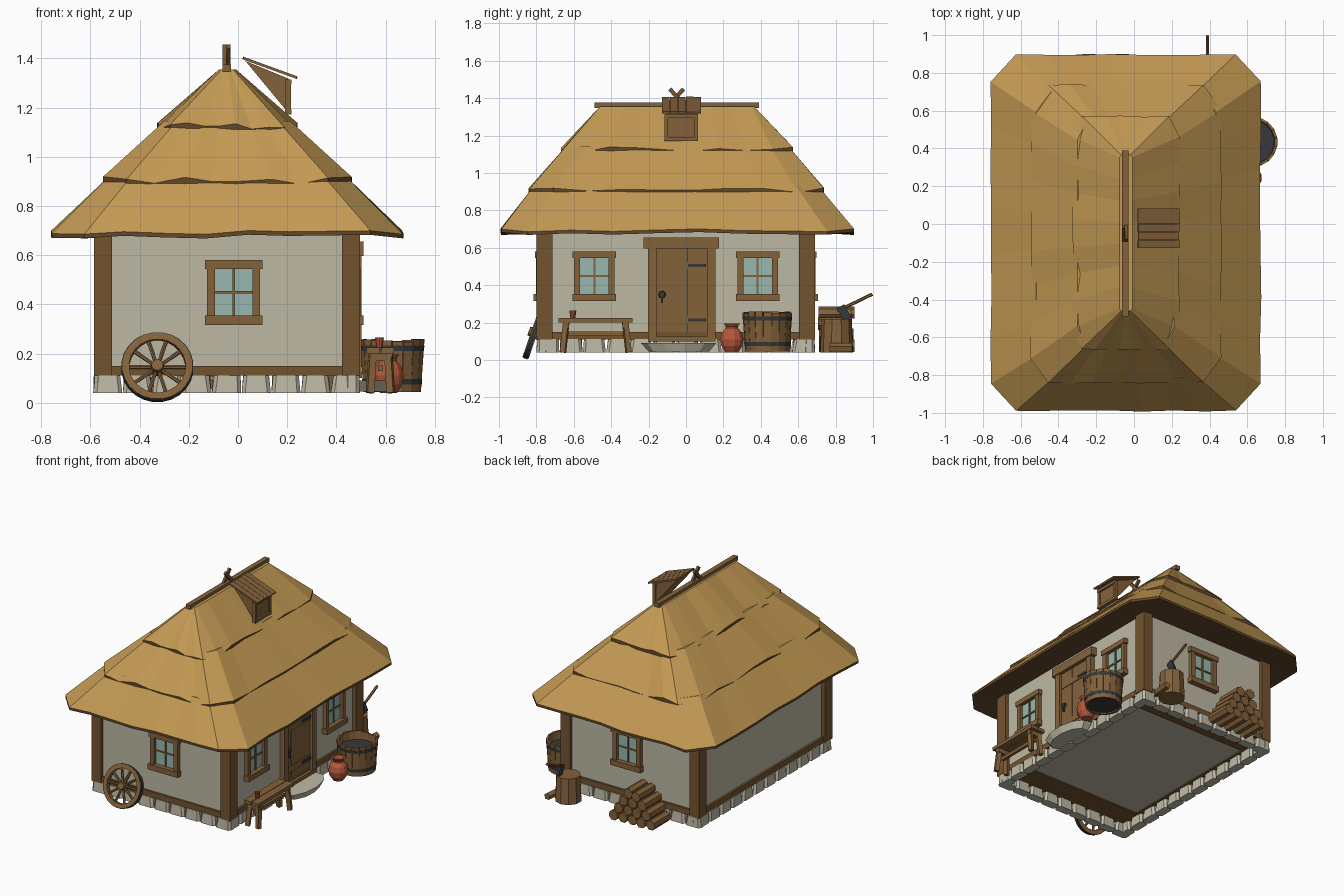
import bpy, bmesh, math, random
from mathutils import Matrix, Vector

random.seed(4)
if "Cube" in bpy.data.objects:
    bpy.data.objects.remove(bpy.data.objects["Cube"])


def material(name, code):
    lin = [((int(code[i:i + 2], 16) / 255 + 0.055) / 1.055) ** 2.4 for i in (0, 2, 4)]
    m = bpy.data.materials.new(name)
    m.use_nodes = True
    m.diffuse_color = (*lin, 1)
    m.node_tree.nodes["Principled BSDF"].inputs["Base Color"].default_value = (*lin, 1)
    return m


THATCH = material("thatch", "c49a54")
SHADE = material("thatch_edge", "634729")
PLASTER = material("plaster", "bdb9a5")
WOOD = material("wood", "84623b")
DARK = material("dark_wood", "74542f")
GLASS = material("glass", "98b9b0")
STONE = material("stone", "bfbaa7")
CLAY = material("clay", "b5573b")
IRON = material("iron", "37383b")


def turn(axis, deg):
    return Matrix.Rotation(math.radians(deg), 4, axis)


class Part:
    """Collects shapes into one named object."""

    def __init__(self, name):
        self.name, self.bm, self.mats = name, bmesh.new(), []

    def paint(self, faces, mat):
        if mat not in self.mats:
            self.mats.append(mat)
        for f in faces:
            f.material_index = self.mats.index(mat)

    def box(self, center, size, mat, rot=Matrix()):
        m = Matrix.Translation(center) @ rot @ Matrix.Diagonal((*size, 1))
        vs = bmesh.ops.create_cube(self.bm, size=1, matrix=m)["verts"]
        self.paint({f for v in vs for f in v.link_faces}, mat)
        return vs

    def slab(self, x0, x1, y0, y1, z0, z1, mat):
        self.box(((x0 + x1) / 2, (y0 + y1) / 2, (z0 + z1) / 2), (x1 - x0, y1 - y0, z1 - z0), mat)

    def rod(self, a, b, r0, r1, n, mat):
        a, b = Vector(a), Vector(b)
        m = Matrix.Translation((a + b) / 2) @ (b - a).to_track_quat("Z", "Y").to_matrix().to_4x4()
        vs = bmesh.ops.create_cone(self.bm, cap_ends=True, segments=n, radius1=r0, radius2=r1,
                                   depth=(b - a).length, matrix=m)["verts"]
        self.paint({f for v in vs for f in v.link_faces}, mat)

    def loft(self, rings, mats, closed=False):
        rows = [[self.bm.verts.new(p) for p in ring] for ring in rings]
        n = len(rows[0])
        pairs = list(zip(rows, rows[1:])) + ([(rows[-1], rows[0])] if closed else [])
        for k, (a, b) in enumerate(pairs):
            fs = [self.bm.faces.new((a[i], a[(i + 1) % n], b[(i + 1) % n], b[i])) for i in range(n)]
            self.paint(fs, mats[k % len(mats)])
        if not closed:
            self.paint([self.bm.faces.new(rows[0][::-1])], mats[0])
            self.paint([self.bm.faces.new(rows[-1])], mats[-1])

    def lathe(self, profile, n, mat, center=(0, 0, 0), closed=False):
        angles = [math.tau * (i + 0.5) / n for i in range(n)]
        self.loft([[Vector(center) + Vector((r * math.cos(a), r * math.sin(a), z)) for a in angles]
                   for r, z in profile], [mat], closed)

    def finish(self, matrix=Matrix()):
        bmesh.ops.recalc_face_normals(self.bm, faces=self.bm.faces)
        me = bpy.data.meshes.new(self.name)
        self.bm.to_mesh(me)
        self.bm.free()
        for m in self.mats:
            me.materials.append(m)
        ob = bpy.data.objects.new(self.name, me)
        ob.matrix_world = matrix
        bpy.context.collection.objects.link(ob)


# House body: plaster walls, sill beams and corner posts
X0, X1, Y0, Y1 = -0.56, 0.47, -0.775, 0.665
p = Part("walls")
p.slab(X0, X1, Y0, Y1, 0.118, 0.72, PLASTER)
p.finish()
p = Part("sill_beams")
for y, s in ((Y0, 1), (Y1, -1)):
    p.box(((X0 + X1) / 2, y + s * 0.085, 0.13), (X1 - X0, 0.2, 0.04), DARK)
for x, s in ((X0, 1), (X1, -1)):
    p.box((x + s * 0.015, (Y0 + Y1) / 2, 0.13), (0.06, Y1 - Y0, 0.04), DARK)
p.finish()
p = Part("corner_posts")
for x in (-0.548, 0.46):
    for y in (-0.757, 0.648):
        p.box((x, y, 0.415), (0.073, 0.086, 0.61), DARK)
p.finish()

# Foundation stones along all four sides, narrower at the top
p = Part("foundation_stones")
for count, lo, hi, along_x in ((9, -0.59, 0.497, True), (12, -0.8, 0.69, False)):
    step = (hi - lo) / count
    for i in range(count):
        c = lo + step * (i + 0.5)
        for edge in ((-0.768, 0.658) if along_x else (-0.555, 0.463)):
            where = Vector((c, edge, 0.076) if along_x else (edge, c, 0.076))
            size = (step * 0.98, 0.062, 0.072) if along_x else (0.062, step * 0.98, 0.072)
            vs = p.box(where, size, STONE)
            for v in vs:
                if v.co.z > where.z:
                    v.co.xy = where.xy + (v.co.xy - where.xy) * random.uniform(0.78, 0.98)
            upright = {e for v in vs for e in v.link_edges if abs(e.verts[0].co.z - e.verts[1].co.z) > 0.05}
            bmesh.ops.bevel(p.bm, geom=list(upright), offset=0.014, segments=1, affect="EDGES")
p.finish()


# Thatched roof: three overlapping tiers with ragged lower edges
def outline(x0, x1, y0, y1, cx, cy, z):
    c = [(x0 + cx, y0), (x1 - cx, y0), (x1, y0 + cy), (x1, y1 - cy),
         (x1 - cx, y1), (x0 + cx, y1), (x0, y1 - cy), (x0, y0 + cy)]
    pts = []
    for i, a in enumerate(c):
        b, n = c[(i + 1) % 8], 1 if i % 2 else 7
        pts += [Vector((a[0] + (b[0] - a[0]) * k / n, a[1] + (b[1] - a[1]) * k / n, z)) for k in range(n)]
    return pts


def ragged(ring, low, high):
    return [q + Vector((random.uniform(-.004, .004), random.uniform(-.004, .004),
                        random.uniform(low, high))) for q in ring]


def tier(name, under, lower, upper, thick, low, high):
    edge = ragged(outline(*lower), low, high)
    drop = [q - Vector((0, 0, thick)) for q in edge]
    p = Part(name)
    p.loft([outline(*under), drop, edge, outline(*upper)], [SHADE, SHADE, THATCH])
    p.finish()


tier("roof_lower_tier", (X0, X1, Y0, Y1, 0.03, 0.03, 0.70), (-0.758, 0.671, -0.99, 0.897, 0.13, 0.145, 0.697),
     (-0.52, 0.435, -0.818, 0.712, 0.09, 0.12, 0.925), 0.017, -0.012, 0.007)
tier("roof_middle_tier", (-0.5, 0.41, -0.79, 0.68, 0.08, 0.1, 0.9), (-0.545, 0.46, -0.84, 0.735, 0.09, 0.13, 0.912),
     (-0.3, 0.213, -0.64, 0.545, 0.05, 0.1, 1.145), 0.03, -0.024, 0.008)
tier("roof_upper_tier", (-0.28, 0.19, -0.62, 0.52, 0.04, 0.08, 1.12), (-0.325, 0.238, -0.665, 0.57, 0.05, 0.11, 1.132),
     (-0.078, -0.008, -0.46, 0.365, 0.012, 0.012, 1.355), 0.03, -0.024, 0.008)
p = Part("ridge_beam")
p.slab(-0.064, -0.029, -0.49, 0.39, 1.347, 1.376, WOOD)
for s in (-1, 1):
    p.box((-0.047 + s * 0.008, -0.05, 1.408), (0.016, 0.022, 0.11), DARK, turn("X", s * 42))
p.finish()

# Dormer: wedge box, front frame and plank cover
p = Part("dormer")
side = ((0.03, 1.39), (0.205, 1.318), (0.205, 1.178))
p.loft([[(x, y, z) for x, z in side] for y in (-0.105, 0.055)], [WOOD])
for y in (-0.105, 0.055):
    p.box((0.205, y, 1.245), (0.022, 0.02, 0.14), WOOD)
for z in (1.182, 1.305):
    p.box((0.205, -0.025, z), (0.026, 0.18, 0.02), WOOD)
for i in range(5):
    p.box((0.13, -0.107 + i * 0.042, 1.362), (0.232 + random.uniform(-.005, .005), 0.04, 0.011), WOOD, turn("Y", 20))
p.finish()


# Windows, built facing the front and turned to their wall
def window(name, loc, angle):
    p = Part(name)
    p.slab(-0.085, 0.085, -0.006, 0.01, 0.34, 0.56, GLASS)
    for s in (-1, 1):
        p.box((s * 0.092, -0.01, 0.45), (0.032, 0.035, 0.23), WOOD)
    p.slab(-0.117, 0.117, -0.033, 0.01, 0.545, 0.58, WOOD)
    p.slab(-0.117, 0.117, -0.04, 0.01, 0.316, 0.354, WOOD)
    p.slab(-0.005, 0.005, -0.013, 0, 0.35, 0.55, WOOD)
    p.slab(-0.08, 0.08, -0.013, 0, 0.444, 0.454, WOOD)
    p.finish(Matrix.Translation(loc) @ turn("Z", angle))


window("front_window", (-0.018, Y0, 0), 0)
window("back_window", (-0.018, Y1, 0), 180)
window("door_side_front_window", (X1, -0.49, 0), 90)
window("door_side_back_window", (X1, 0.383, 0), 90)

# Plank door with frame, hinges and handle
p = Part("door")
for i in range(5):
    p.box((-0.108 + i * 0.054, 0, 0.355), (0.053, 0.03, 0.49), WOOD)
for s in (-1, 1):
    p.box((s * 0.157, -0.008, 0.355), (0.045, 0.05, 0.5), WOOD)
p.slab(-0.18, 0.18, -0.035, 0.02, 0.1, 0.125, WOOD)
p.slab(-0.205, 0.2, -0.04, 0.02, 0.597, 0.655, WOOD)
for z in (0.215, 0.505):
    p.slab(-0.13, 0.13, -0.02, 0, z - 0.022, z + 0.022, WOOD)
    p.slab(0.035, 0.13, -0.025, 0, z - 0.008, z + 0.008, IRON)
p.rod((-0.105, -0.01, 0.35), (-0.105, -0.028, 0.35), 0.022, 0.016, 8, IRON)
p.box((-0.105, -0.022, 0.33), (0.012, 0.014, 0.05), IRON)
p.finish(Matrix.Translation((X1, -0.023, 0)) @ turn("Z", 90))
p = Part("door_step")
p.rod((0, 0, 0.045), (0, 0, 0.09), 0.165, 0.205, 11, STONE)
p.finish(Matrix.Translation((0.525, -0.035, 0)) @ Matrix.Diagonal((0.5, 1, 1, 1)))

# Bench and cup
p = Part("bench")
for x in (0.55, 0.608):
    p.box((x, -0.483, 0.212), (0.054, 0.395, 0.024), WOOD)
for y, s in ((-0.64, -1), (-0.325, 1)):
    for x, t in ((0.547, -1), (0.611, 1)):
        p.rod((x + t * 0.01, y + s * 0.018, 0.04), (x, y, 0.205), 0.02, 0.02, 4, WOOD)
    p.box((0.579, y, 0.185), (0.1, 0.03, 0.03), WOOD)
p.box((0.579, -0.483, 0.14), (0.02, 0.33, 0.022), WOOD)
p.finish()
p = Part("cup")
p.lathe([(0.013, 0.224), (0.019, 0.265), (0.014, 0.265), (0.01, 0.235)], 10, CLAY, (0.575, -0.605, 0))
p.finish()

# Clay pot
p = Part("clay_pot")
p.lathe([(0.035, 0.04), (0.058, 0.075), (0.065, 0.11), (0.056, 0.145), (0.034, 0.17), (0.034, 0.18),
         (0.046, 0.196), (0.034, 0.196), (0.024, 0.172)], 12, CLAY, (0.612, 0.245, 0))
p.finish()

# Open tub of staves with iron bands
p = Part("tub")
for i in range(18):
    a = math.tau * i / 18
    h = random.uniform(0.203, 0.215)
    p.box((0.117 * math.cos(a), 0.117 * math.sin(a), 0.045 + h / 2), (0.014, 0.042, h), WOOD,
          turn("Z", math.degrees(a)) @ turn("Y", 4))
for z, r in ((0.085, 0.122), (0.222, 0.131)):
    p.lathe([(r - 0.01, z - 0.011), (r, z - 0.011), (r + 0.002, z + 0.011), (r - 0.01, z + 0.011)], 18, IRON, closed=True)
p.rod((0, 0, 0.055), (0, 0, 0.2), 0.106, 0.115, 18, IRON)
p.finish(Matrix.Translation((0.627, 0.435, 0)))

# Chopping block, axe and split piece
p = Part("chopping_block")
p.rod((0.355, 0.805, 0.04), (0.355, 0.805, 0.22), 0.088, 0.08, 10, WOOD)
p.rod((0.45, 0.77, 0.065), (0.462, 0.89, 0.065), 0.025, 0.025, 5, WOOD)
p.finish()
p = Part("axe")
p.rod((0.39, 0.81, 0.262), (0.39, 0.996, 0.352), 0.009, 0.009, 6, WOOD)
p.box((0.39, 0.845, 0.252), (0.018, 0.045, 0.08), IRON, turn("X", 26))
p.finish()

# Log pile
p = Part("log_pile")
for row in range(4):
    for i in range(5 - row):
        x, z = -0.203 + (i - (4 - row) / 2) * 0.071, 0.075 + row * 0.059
        e = random.uniform(-0.01, 0.01)
        p.rod((x, 0.715 + e, z), (x, 0.893 + e, z), 0.035, 0.035, 7, WOOD)
p.finish()

# Cart wheel leaning on the front wall
p = Part("cart_wheel")
for r0, r1, h, mat in ((0.115, 0.143, 0.017, WOOD), (0.142, 0.147, 0.012, IRON)):
    p.lathe([(r0, -h), (r1, -h), (r1, h), (r0, h)], 24, mat, closed=True)
p.rod((0, 0, -0.025), (0, 0, 0.03), 0.03, 0.024, 10, WOOD)
for i in range(10):
    d = Vector((math.cos(math.tau * i / 10), math.sin(math.tau * i / 10), 0))
    p.rod(d * 0.02, d * 0.12, 0.008, 0.008, 6, WOOD)
p.finish(Matrix.Translation((-0.328, -0.812, 0.145)) @ turn("X", -19) @ turn("X", 90))
